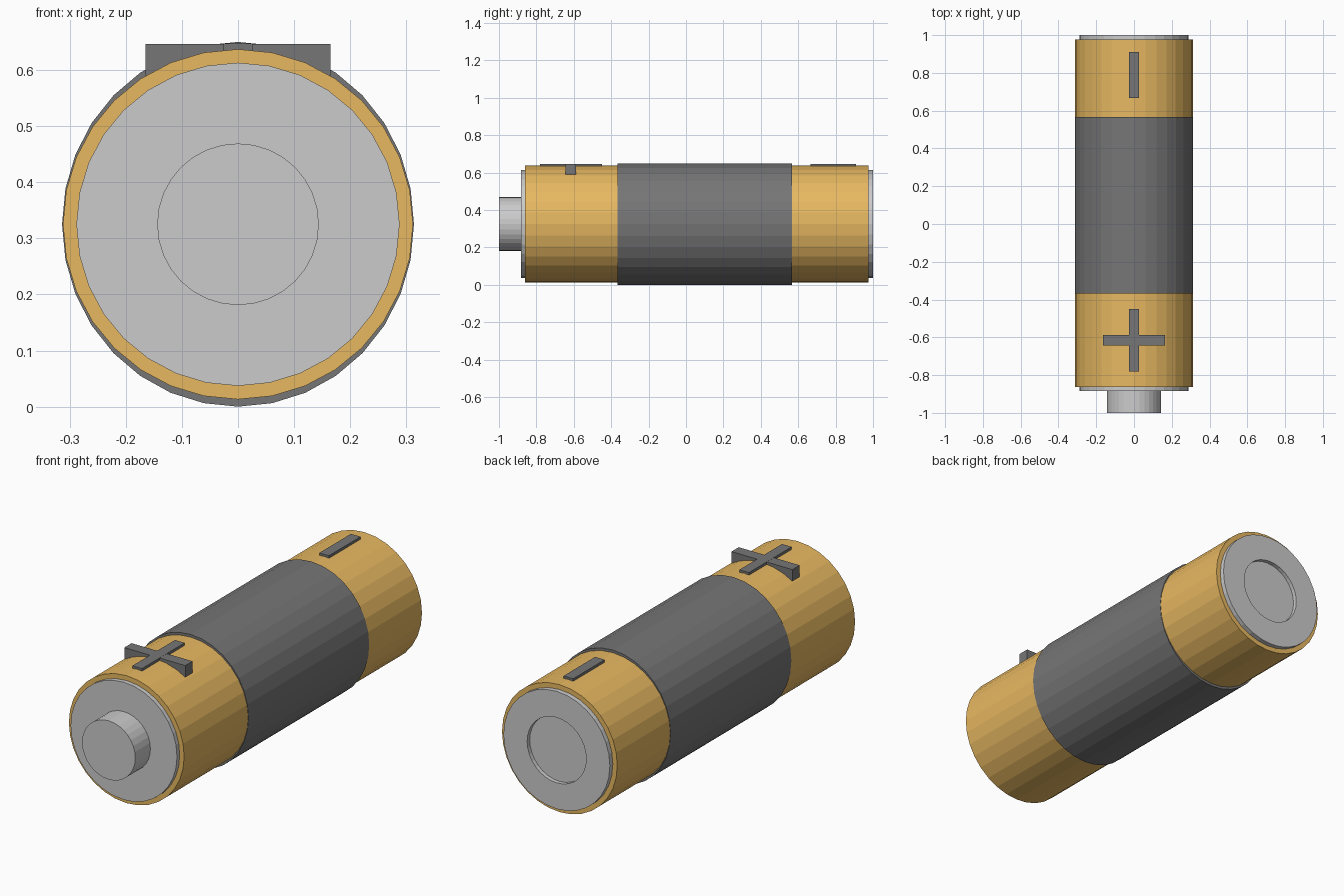
import bpy, bmesh, math

if "Cube" in bpy.data.objects:
    bpy.data.objects.remove(bpy.data.objects["Cube"])

SIDES = 32
AXIS_Z = 0.327


def material(name, rgb):
    mat = bpy.data.materials.new(name)
    mat.diffuse_color = (*rgb, 1)
    mat.use_nodes = True
    mat.node_tree.nodes["Principled BSDF"].inputs["Base Color"].default_value = mat.diffuse_color
    return mat


orange = material("orange_wrap", (0.8, 0.48, 0.12))
black = material("black_wrap", (0.18, 0.18, 0.18))


def finish(name, bm, mat):
    bmesh.ops.recalc_face_normals(bm, faces=bm.faces)
    mesh = bpy.data.meshes.new(name)
    bm.to_mesh(mesh)
    bm.free()
    if mat:
        mesh.materials.append(mat)
    obj = bpy.data.objects.new(name, mesh)
    bpy.context.collection.objects.link(obj)
    return obj


def lathe(name, profile, mat=None, x_scale=1.0):
    """Turn (y, radius) rings around the y axis and cap both ends."""
    bm = bmesh.new()
    rings = []
    for y, r in profile:
        angles = [2 * math.pi * i / SIDES for i in range(SIDES)]
        rings.append([bm.verts.new((r * x_scale * math.sin(a), y, AXIS_Z + r * math.cos(a)))
                      for a in angles])
    for a, b in zip(rings, rings[1:]):
        for i in range(SIDES):
            j = (i + 1) % SIDES
            bm.faces.new((a[i], a[j], b[j], b[i]))
    bm.faces.new(rings[0])
    bm.faces.new(rings[-1])
    return finish(name, bm, mat)


def box(name, x, y, z, mat):
    """Box from (min, max) pairs on each axis."""
    bm = bmesh.new()
    bmesh.ops.create_cube(bm, size=1)
    for v in bm.verts:
        v.co = [lo + (c + 0.5) * (hi - lo) for c, (lo, hi) in zip(v.co, (x, y, z))]
    return finish(name, bm, mat)


# Metal core: positive nub, front shoulder, recessed negative end
lathe("metal_core", [(-1.0, 0.144), (-0.883, 0.144), (-0.883, 0.288),
                     (1.0, 0.288), (1.0, 0.16), (0.98, 0.16)])

# Orange casing and the slightly oval dark band
lathe("casing", [(-0.862, 0.312), (0.977, 0.312)], orange)
lathe("dark_band", [(-0.367, 0.325), (0.567, 0.325)], black, x_scale=0.965)

# Raised polarity marks
box("plus_long_bar", (-0.026, 0.026), (-0.78, -0.45), (0.592, 0.649), black)
box("plus_cross_bar", (-0.165, 0.165), (-0.643, -0.587), (0.592, 0.6485), black)
box("minus_bar", (-0.026, 0.026), (0.666, 0.91), (0.592, 0.649), black)

# Rest the band on the ground
for obj in bpy.context.collection.objects:
    obj.location.z = 0.325 - AXIS_Z
